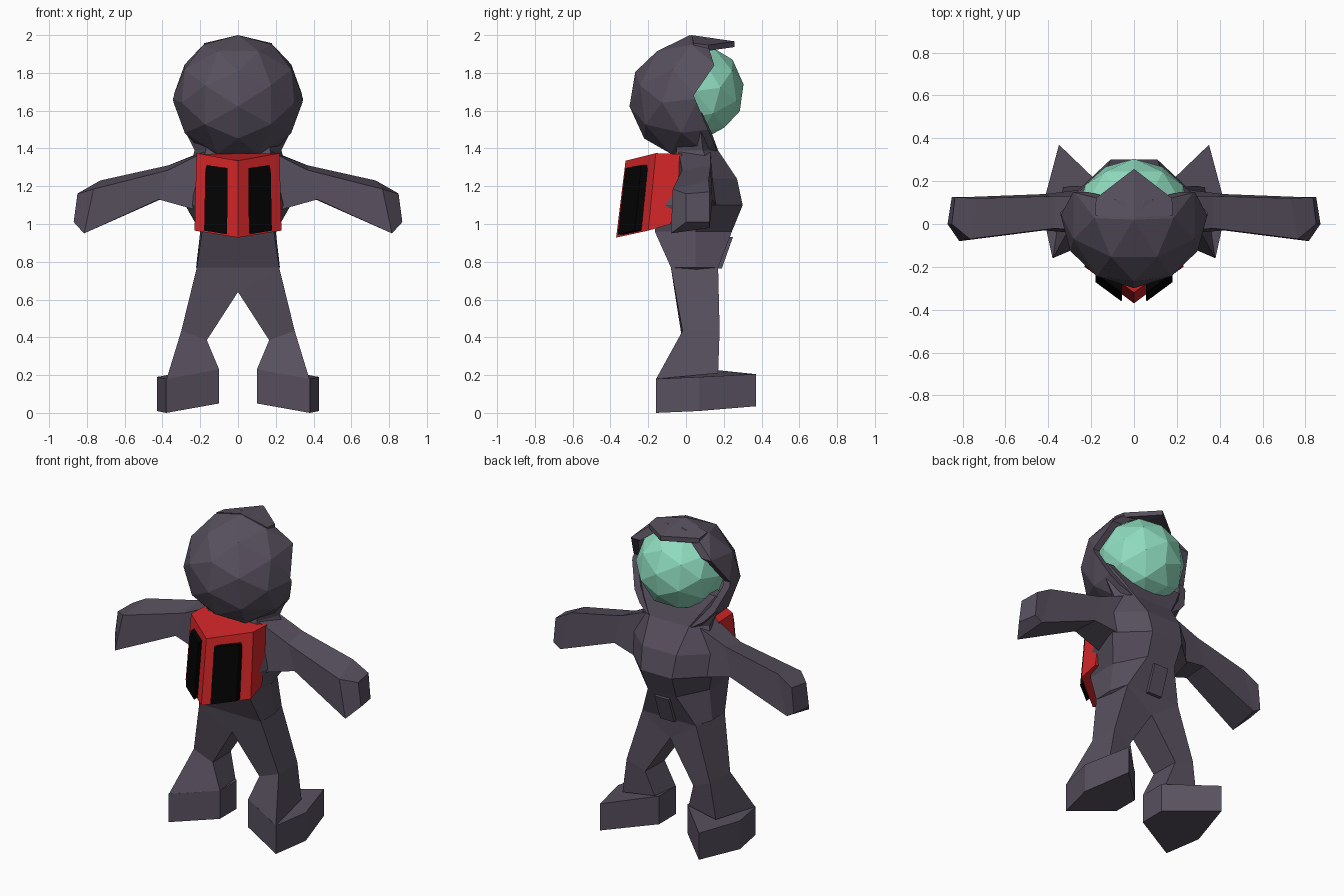
import bpy, bmesh, math
from mathutils import Vector, Matrix

if "Cube" in bpy.data.objects:
    bpy.data.objects.remove(bpy.data.objects["Cube"])


def material(name, rgb):
    m = bpy.data.materials.new(name)
    m.use_nodes = True
    m.diffuse_color = (*rgb, 1)
    bsdf = next(n for n in m.node_tree.nodes if n.type == 'BSDF_PRINCIPLED')
    bsdf.inputs["Base Color"].default_value = (*rgb, 1)
    return m


SUIT = material("suit_grey_purple", (0.096, 0.079, 0.112))
RED = material("pack_red", (0.66, 0.019, 0.021))
BLACK = material("panel_black", (0.001, 0.001, 0.001))
GREEN = material("visor_green", (0.28, 0.73, 0.53))


def finish(bm, name, mat):
    """Turn a bmesh into a flat shaded object."""
    bmesh.ops.recalc_face_normals(bm, faces=bm.faces)
    me = bpy.data.meshes.new(name)
    bm.to_mesh(me)
    bm.free()
    me.materials.append(mat)
    ob = bpy.data.objects.new(name, me)
    bpy.context.scene.collection.objects.link(ob)
    return ob


def loft(name, rings, mat, side=1):
    """Skin a list of equal-length point rings and cap both ends."""
    bm = bmesh.new()
    vs = [[bm.verts.new((x * side, y, z)) for x, y, z in r] for r in rings]
    n = len(vs[0])
    for a, b in zip(vs, vs[1:]):
        for i in range(n):
            j = (i + 1) % n
            bm.faces.new((a[i], a[j], b[j], b[i]))
    bm.faces.new(vs[0])
    bm.faces.new(vs[-1][::-1])
    return finish(bm, name, mat)


def faceted_ball(name, centre, scale, mat, tilt):
    """80-sided ball turned so that an edge crosses its top along x."""
    bm = bmesh.new()
    bmesh.ops.create_icosphere(bm, subdivisions=2, radius=1)
    rot = Matrix.Rotation(math.radians(tilt), 4, 'X') @ Matrix.Rotation(math.radians(-31.72), 4, 'Y')
    bmesh.ops.transform(bm, verts=bm.verts, matrix=(
        Matrix.Translation(centre) @ Matrix.Diagonal((*scale, 1)) @ rot))
    return finish(bm, name, mat)


# Helmet shell with the face opening cut out
helmet = faceted_ball("helmet", (0, 0.065, 1.664), (0.349, 0.367, 0.338), SUIT, 7)
opening = [(0.10, 2.1), (0.115, 1.95), (0.15, 1.84), (0.04, 1.68), (0.16, 1.40), (0.20, 1.2),
           (0.6, 1.2), (0.6, 2.1)]
cutter = loft("opening_cutter", [[(x, y, z) for y, z in opening] for x in (-0.6, 0.6)], SUIT)
cutter.hide_render = True
shell = helmet.modifiers.new("shell", 'SOLIDIFY')
shell.thickness, shell.offset = 0.045, -1
cut = helmet.modifiers.new("opening", 'BOOLEAN')
cut.object, cut.operation, cut.solver = cutter, 'DIFFERENCE', 'EXACT'
bpy.context.view_layer.objects.active = helmet
for m in ("shell", "opening"):
    bpy.ops.object.modifier_apply(modifier=m)
bpy.data.objects.remove(cutter)

# Pointed brim over the opening, as two mirrored halves
brim = [(0, 0.03, 2.0), (0.18, 0.04, 1.957), (0.178, 0.12, 1.947), (0, 0.257, 1.967)]

# Visor
faceted_ball("visor", (0, 0.045, 1.703), (0.268, 0.262, 0.262), GREEN, 8)


# Torso and collar: each level is z, then (half width, y) at the back, side and front
def torso_ring(z, back, side, front):
    half = [(*back, z), (*side, z), (*front, z)]
    return half + [(-x, y, z) for x, y, z in reversed(half)]


loft("torso", [torso_ring(*level) for level in (
    (1.59, (0.15, -0.05), (0.305, 0.06), (0.27, 0.085)),
    (1.48, (0.16, -0.05), (0.275, 0.08), (0.20, 0.137)),
    (1.39, (0.17, -0.05), (0.23, 0.09), (0.14, 0.17)),
    (1.24, (0.20, -0.08), (0.27, 0.14), (0.12, 0.27)),
    (1.10, (0.22, -0.14), (0.28, 0.14), (0.11, 0.30)),
    (0.96, (0.19, -0.165), (0.20, 0.05), (0.10, 0.243)),
    (0.77, (0.218, -0.08), (0.222, 0.05), (0.19, 0.17)),
    (0.64, (0.01, -0.06), (0.015, 0.05), (0.01, 0.16)))], SUIT)

# Belt plate on the lower front
loft("belt_plate", [
    [(-0.05, 0.165, 0.765), (0.05, 0.165, 0.765), (0.05, 0.19, 0.765), (-0.05, 0.19, 0.765)],
    [(-0.05, 0.22, 0.935), (0.05, 0.22, 0.935), (0.05, 0.248, 0.93), (-0.05, 0.248, 0.93)]], SUIT)

# Limb rings run back-outer, back-inner, front-inner, front-outer
arm = [
    [(0.17, -0.05, 1.06), (0.17, -0.04, 1.385), (0.17, 0.13, 1.39), (0.17, 0.17, 1.08)],
    [(0.42, -0.03, 1.13), (0.37, -0.02, 1.285), (0.37, 0.13, 1.31), (0.41, 0.14, 1.13)],
    [(0.815, -0.08, 0.95), (0.765, -0.07, 1.185), (0.73, 0.12, 1.23), (0.80, 0.125, 0.98)],
    [(0.87, 0.0, 1.01), (0.85, 0.0, 1.16), (0.835, 0.125, 1.17), (0.85, 0.125, 1.01)]]
leg = [
    [(0.218, -0.08, 0.77), (0.0, -0.06, 0.64), (0.0, 0.16, 0.64), (0.19, 0.17, 0.77)],
    [(0.30, -0.018, 0.435), (0.165, -0.02, 0.385), (0.17, 0.17, 0.385), (0.295, 0.178, 0.435)],
    [(0.378, -0.158, 0.18), (0.10, -0.04, 0.23), (0.12, 0.145, 0.232), (0.33, 0.17, 0.21)]]
# Foot outline: heel, inner back, inner front, toe, outer; with bottom and top heights
sole = [(0.38, -0.16, 0.0, 0.18), (0.10, -0.04, 0.05, 0.23), (0.10, 0.13, 0.05, 0.23),
        (0.35, 0.37, 0.035, 0.205), (0.43, 0.07, 0.01, 0.19)]
foot = [[(x, y, low) for x, y, low, high in sole], [(x, y, high) for x, y, low, high in sole]]
for label, side in (("left", 1), ("right", -1)):
    loft(label + "_brim", [brim, [(x, y, z - 0.03) for x, y, z in brim]], SUIT, side)
    loft(label + "_arm", arm, SUIT, side)
    loft(label + "_leg", leg, SUIT, side)
    loft(label + "_foot", foot, SUIT, side)

# Backpack: wedge with a central spine, leaning outward at the bottom
top = [(0.22, -0.02, 1.37), (0.22, -0.16, 1.375), (0, -0.32, 1.335),
       (-0.22, -0.16, 1.375), (-0.22, -0.02, 1.37)]
bottom = [(0.225, -0.08, 1.0), (0.23, -0.20, 0.965), (0, -0.37, 0.928),
          (-0.23, -0.20, 0.965), (-0.225, -0.08, 1.0)]
loft("backpack", [top, bottom], RED)

# Raised black panels on the two slanted pack faces
spine_t, spine_b, edge_t, edge_b = (Vector(p) for p in (top[2], bottom[2], top[1], bottom[1]))


def on_face(u, v, lift):
    return spine_b.lerp(edge_b, u).lerp(spine_t.lerp(edge_t, u), v) - Vector((0, lift, 0))


outline = [(0.25, 0.02), (0.78, 0.02), (0.78, 0.80), (0.75, 0.87), (0.25, 0.88)]
for label, side in (("left", 1), ("right", -1)):
    loft(label + "_pack_panel", [[on_face(u, v, lift) for u, v in outline]
                                 for lift in (-0.01, 0.035)], BLACK, side)
